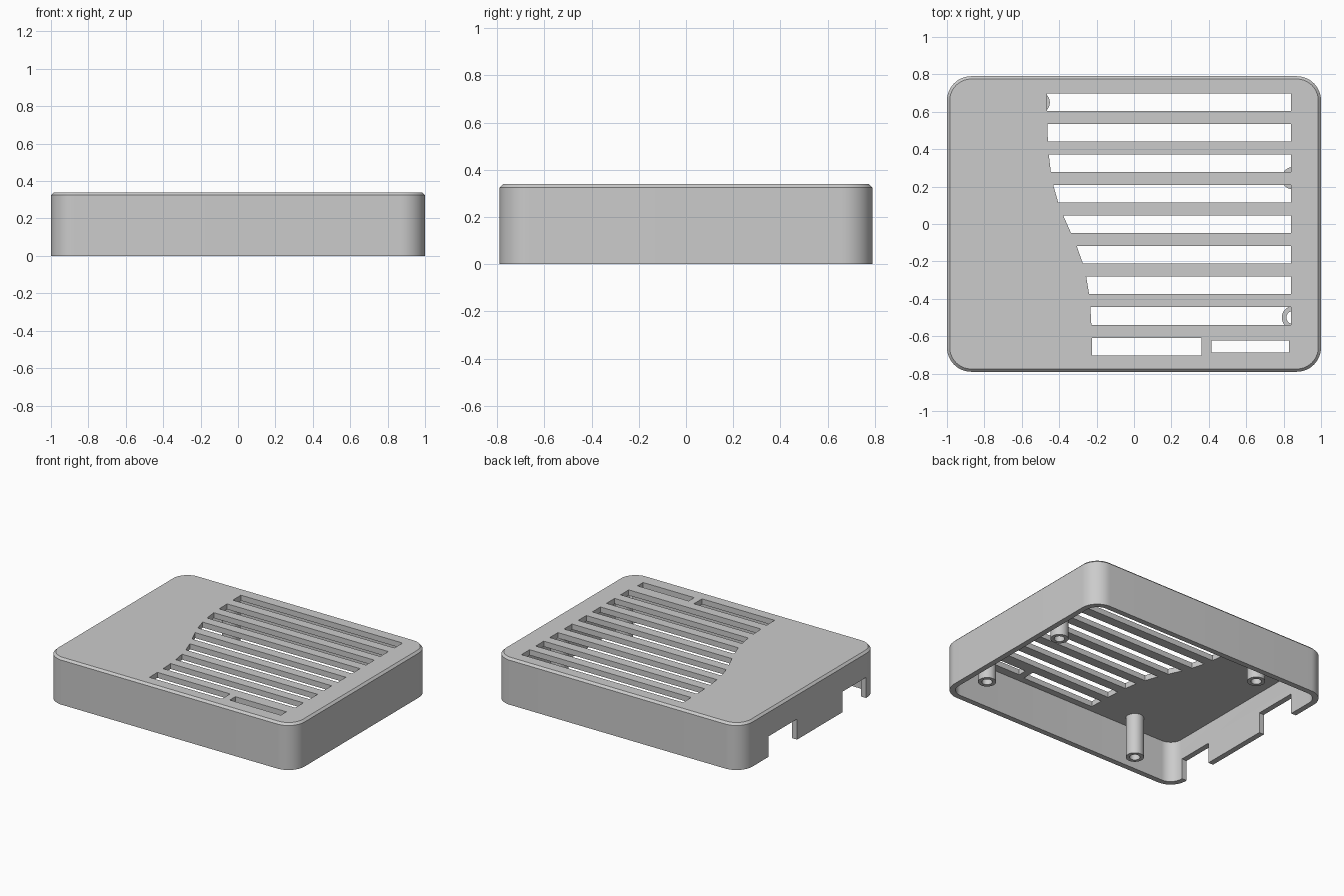
import bpy, bmesh, math

if "Cube" in bpy.data.objects:
    bpy.data.objects.remove(bpy.data.objects["Cube"])

HALF_X, HALF_Y, HEIGHT = 1.0, 0.79, 0.34
WALL, CHAMFER, CORNER = 0.04, 0.015, 0.13
CEILING = HEIGHT - WALL

grey = bpy.data.materials.new("plain grey plastic")
grey.use_nodes = True
colour = (0.6, 0.6, 0.6, 1)
grey.diffuse_color = colour
grey.node_tree.nodes["Principled BSDF"].inputs["Base Color"].default_value = colour


def finish(bm, name):
    bmesh.ops.recalc_face_normals(bm, faces=bm.faces[:])
    mesh = bpy.data.meshes.new(name)
    bm.to_mesh(mesh)
    bm.free()
    mesh.materials.append(grey)
    obj = bpy.data.objects.new(name, mesh)
    bpy.context.collection.objects.link(obj)
    return obj


def smooth(obj):
    bpy.ops.object.select_all(action="DESELECT")
    obj.select_set(True)
    bpy.context.view_layer.objects.active = obj
    bpy.ops.object.shade_smooth_by_angle(angle=math.radians(30))


def rounded_loop(bm, inset, z, steps=14):
    """Ring of vertices around a rounded rectangle."""
    radius = CORNER - inset
    ring = []
    for corner, (sx, sy) in enumerate([(1, 1), (-1, 1), (-1, -1), (1, -1)]):
        for i in range(steps + 1):
            a = (corner + i / steps) * math.pi / 2
            ring.append(bm.verts.new((sx * (HALF_X - CORNER) + radius * math.cos(a),
                                      sy * (HALF_Y - CORNER) + radius * math.sin(a), z)))
    return ring


def circle_loop(bm, x, y, radius, z, steps=32):
    angles = [2 * math.pi * i / steps for i in range(steps)]
    return [bm.verts.new((x + radius * math.cos(a), y + radius * math.sin(a), z)) for a in angles]


def skin(bm, rings):
    for a, b in zip(rings, rings[1:]):
        for i in range(len(a)):
            j = (i + 1) % len(a)
            bm.faces.new((a[i], a[j], b[j], b[i]))


def prism(bm, outline, z0, z1):
    """Closed prism over a flat outline."""
    low, high = ([bm.verts.new((x, y, z)) for x, y in outline] for z in (z0, z1))
    skin(bm, [low, high])
    bm.faces.new(low)
    bm.faces.new(high)


def box(bm, x0, x1, y0, y1, z0, z1):
    prism(bm, [(x0, y0), (x1, y0), (x1, y1), (x0, y1)], z0, z1)


# Open-bottomed lid shell with chamfered top edge
bm = bmesh.new()
rings = [rounded_loop(bm, inset, z) for inset, z in (
    (CHAMFER, HEIGHT), (0, HEIGHT - CHAMFER), (0, 0), (WALL, 0), (WALL, CEILING))]
skin(bm, rings)
bm.faces.new(rings[0])
bm.faces.new(rings[-1])
shell = finish(bm, "lid_shell")

# Vent slots, their left ends following an S-curve
bm = bmesh.new()
slot_low, slot_high = CEILING - 0.05, HEIGHT + 0.05


def vent_edge(y):
    return -0.345 - 0.1225 * math.tanh((y + 0.03) / 0.27)


for k in range(9):
    middle = 0.652 - 0.1634 * k
    y0, y1 = middle - 0.047, middle + 0.047
    right = 0.84 if k < 8 else 0.362
    prism(bm, [(vent_edge(y0), y0), (right, y0), (right, y1), (vent_edge(y1), y1)],
          slot_low, slot_high)
box(bm, 0.415, 0.828, -0.688, -0.624, slot_low, slot_high)

# Connector notches in the right wall
for y0, y1 in ((0.146, 0.475), (-0.65, -0.378)):
    box(bm, -HALF_X - 0.1, -HALF_X + WALL + 0.01, y0, y1, -0.1, 0.15)
cutter = finish(bm, "opening_cutter")
cutter.hide_render = True

cut = shell.modifiers.new("openings", "BOOLEAN")
cut.operation = "DIFFERENCE"
cut.solver = "EXACT"
cut.object = cutter
bpy.context.view_layer.objects.active = shell
bpy.ops.object.modifier_apply(modifier=cut.name)
bpy.data.objects.remove(cutter)
smooth(shell)

# Hollow mounting posts hanging from the ceiling
posts = {"front_left": (0.85, -0.5), "back_left": (0.85, 0.245),
         "front_right": (-0.54, -0.635), "back_right": (-0.51, 0.65)}
for place, (x, y) in posts.items():
    bm = bmesh.new()
    rings = [circle_loop(bm, x, y, r, z) for r, z in (
        (0.06, CEILING), (0.06, 0), (0.035, 0), (0.035, CEILING))]
    skin(bm, rings + rings[:1])
    smooth(finish(bm, place + "_post"))
